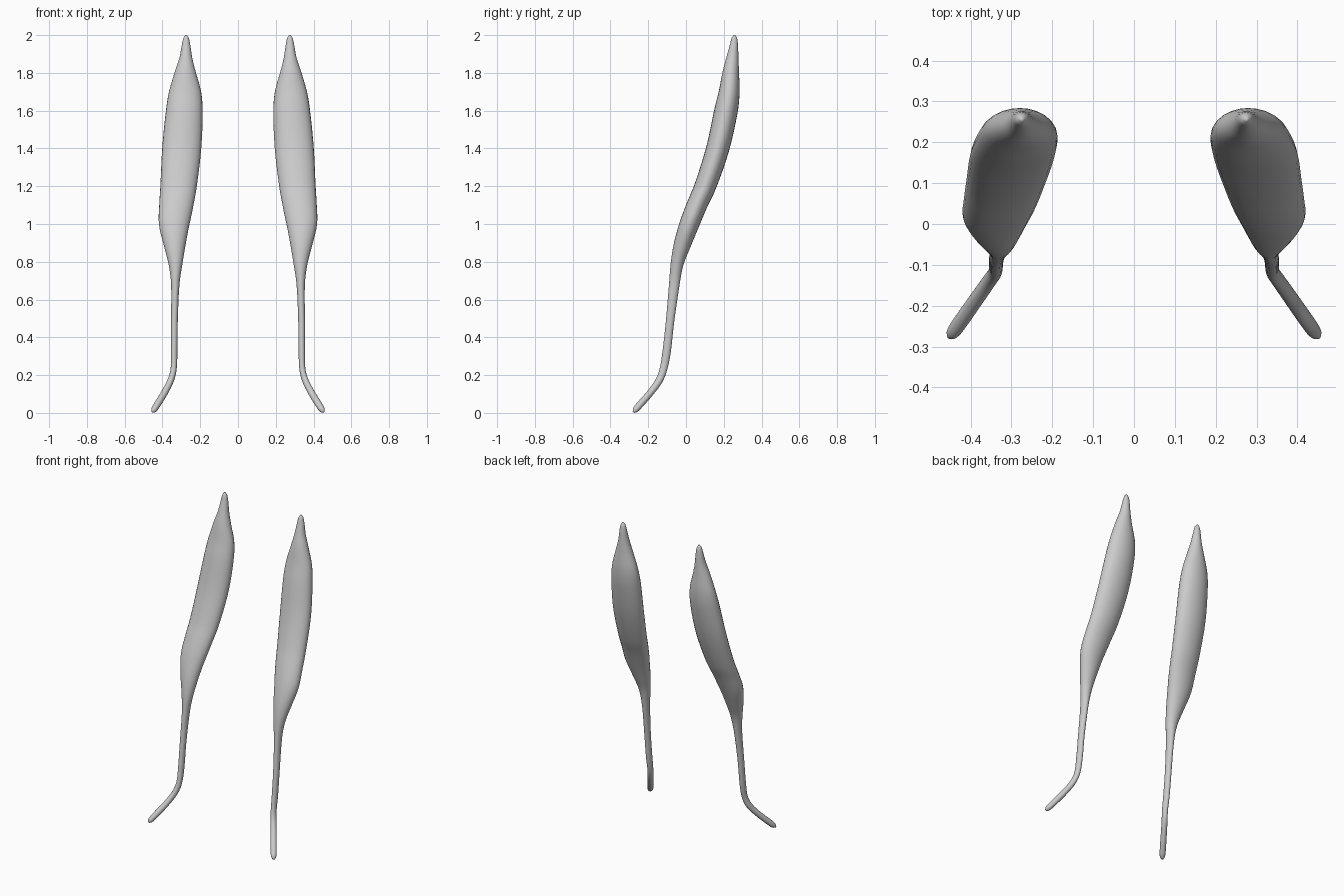
import bpy
import bmesh
from math import cos, sin, pi
from mathutils import Vector

default_cube = bpy.data.objects.get("Cube")
if default_cube:
    bpy.data.objects.remove(default_cube, do_unlink=True)

SIDES = 24
STEPS = 4

# Centre line and section radii, tendon tip to upper end: x, y, z, width, depth
PROFILE = [
    (.452, -.277, .005, .006, .006),
    (.445, -.268, .016, .015, .015),
    (.43, -.247, .04, .018, .018),
    (.39, -.19, .105, .018, .018),
    (.357, -.143, .17, .017, .019),
    (.341, -.12, .23, .016, .02),
    (.338, -.103, .32, .017, .022),
    (.337, -.085, .48, .018, .022),
    (.332, -.062, .68, .022, .028),
    (.331, -.047, .79, .037, .034),
    (.335, -.02, .89, .058, .045),
    (.338, .018, 1, .081, .052),
    (.327, .058, 1.1, .09, .054),
    (.315, .102, 1.2, .096, .057),
    (.298, .168, 1.4, .103, .061),
    (.284, .212, 1.6, .097, .062),
    (.28, .229, 1.7, .085, .055),
    (.279, .237, 1.8, .057, .044),
    (.276, .246, 1.88, .034, .032),
    (.275, .254, 1.95, .022, .021),
    (.275, .256, 1.985, .014, .014),
    (.275, .257, 2, .004, .004),
]


def make_material(name, colour):
    material = bpy.data.materials.new(name)
    material.use_nodes = True
    material.diffuse_color = colour
    shader = next(n for n in material.node_tree.nodes if n.type == 'BSDF_PRINCIPLED')
    shader.inputs["Base Color"].default_value = colour
    return material


def slope(rows, i):
    """Rate of change of a row per unit of height."""
    low, high = rows[max(i - 1, 0)], rows[min(i + 1, len(rows) - 1)]
    return (high - low) / (high[2] - low[2])


def smooth_rows(rows):
    """Hermite interpolation between the profile rows."""
    rows = [Vector(row) for row in rows]
    result = []
    for i in range(len(rows) - 1):
        a, b = rows[i], rows[i + 1]
        span = b[2] - a[2]
        start, end = slope(rows, i) * span, slope(rows, i + 1) * span
        for step in range(STEPS):
            t = step / STEPS
            ease = t * t * (3 - 2 * t)
            result.append(a * (1 - ease) + b * ease
                          + start * (t * (1 - t) ** 2) - end * (t * t * (1 - t)))
    return result + [rows[-1]]


def build_muscle(name, side, material):
    """Loft oval sections square to the centre line; side is the sign of x."""
    bm = bmesh.new()
    rows = smooth_rows(PROFILE)
    rings = []
    for i, row in enumerate(rows):
        tangent = Vector(slope(rows, i)[:3]).normalized()
        across = Vector((1, 0, 0))
        across = (across - tangent * across.dot(tangent)).normalized()
        depth = tangent.cross(across)
        ring = []
        for k in range(SIDES):
            angle = 2 * pi * k / SIDES
            point = (Vector(row[:3]) + across * (row[3] * cos(angle))
                     + depth * (row[4] * sin(angle)))
            point.x *= side
            ring.append(bm.verts.new(point))
        rings.append(ring)

    # Skin between neighbouring sections, then close both ends
    for low, high in zip(rings, rings[1:]):
        for k in range(SIDES):
            n = (k + 1) % SIDES
            bm.faces.new((low[k], low[n], high[n], high[k]))
    bm.faces.new(rings[0])
    bm.faces.new(rings[-1])
    bmesh.ops.recalc_face_normals(bm, faces=bm.faces)
    for face in bm.faces:
        face.smooth = True

    mesh = bpy.data.meshes.new(name)
    bm.to_mesh(mesh)
    bm.free()
    mesh.materials.append(material)
    muscle = bpy.data.objects.new(name, mesh)
    bpy.context.collection.objects.link(muscle)


# Mirrored pair of muscles with their long tendons
grey = make_material("light_grey", (.6, .6, .6, 1))
build_muscle("left_muscle", 1, grey)
build_muscle("right_muscle", -1, grey)
